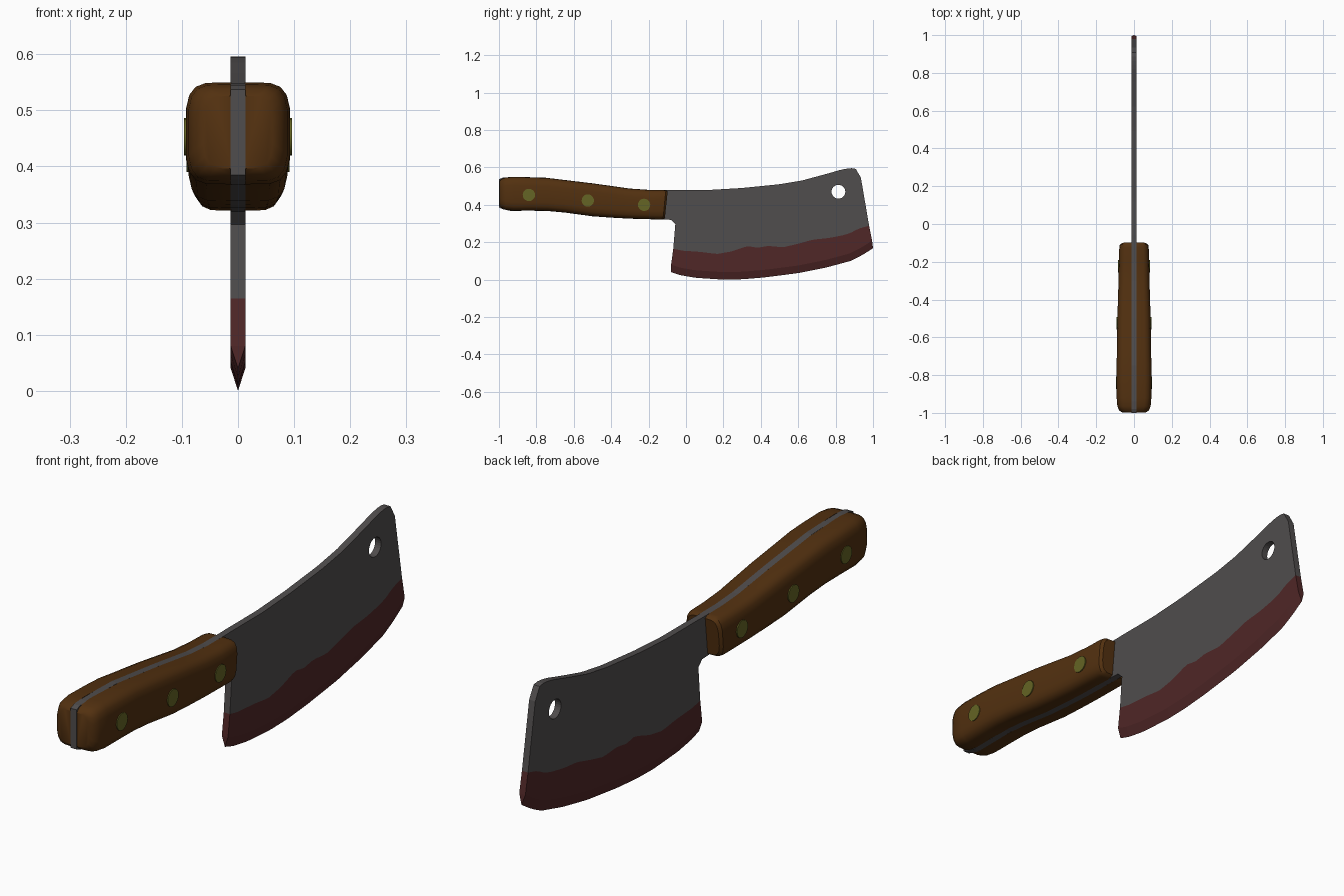
import bpy, bmesh, math
from mathutils import Matrix

if "Cube" in bpy.data.objects:
    bpy.data.objects.remove(bpy.data.objects["Cube"])


def material(name, rgb):
    m = bpy.data.materials.new(name)
    m.diffuse_color = (*rgb, 1)
    m.use_nodes = True
    m.node_tree.nodes["Principled BSDF"].inputs["Base Color"].default_value = m.diffuse_color
    return m


STEEL = material("dark steel", (0.08, 0.074, 0.074))
RED = material("dark red stain", (0.08, 0.02, 0.02))
WOOD = material("brown wood", (0.085, 0.03, 0.005))
BRASS = material("dull brass", (0.13, 0.13, 0.018))


def finish(bm, name, mats, smooth=None):
    bmesh.ops.recalc_face_normals(bm, faces=bm.faces[:])
    me = bpy.data.meshes.new(name)
    bm.to_mesh(me)
    bm.free()
    for m in mats:
        me.materials.append(m)
    if smooth:
        me.shade_smooth()
        me.set_sharp_from_angle(angle=math.radians(smooth))
    ob = bpy.data.objects.new(name, me)
    bpy.context.collection.objects.link(ob)
    return ob


def interp(pts, y):
    for (y0, z0), (y1, z1) in zip(pts, pts[1:]):
        if y <= y1:
            return z0 + (z1 - z0) * (y - y0) / (y1 - y0)
    return pts[-1][1]


def rod(bm, y, z, r, half, sides):
    mat = Matrix.Translation((0, y, z)) @ Matrix.Rotation(math.pi / 2, 4, 'Y')
    bmesh.ops.create_cone(bm, cap_ends=True, segments=sides, radius1=r,
                          radius2=r, depth=2 * half, matrix=mat)


# handle outline, shared by the tang and the wooden scales
H_TOP = [(-1.0, .537), (-.98, .545), (-.92, .55), (-.75, .545), (-.5, .515),
         (-.3, .487), (-.2, .48), (-.05, .479)]
H_BOT = [(-1.0, .385), (-.98, .377), (-.94, .368), (-.76, .369), (-.65, .359),
         (-.48, .336), (-.3, .326), (-.08, .32)]

# blade rows from spine to cutting edge, as (y, z) lines
EDGE = [(-.08, .04), (-.03, .024), (.05, .01), (.2, .0), (.3, .002), (.42, .012),
        (.6, .035), (.75, .065), (.88, .1), (.94, .13), (1.0, .168)]
ROWS = [
    [(-.057, .48), (.13, .48), (.3, .49), (.5, .51), (.62, .53), (.75, .565),
     (.83, .588), (.88, .597), (.908, .592)],
    [(-.057, .297), (.935, .545)],
    [(-.068, .165), (-.02, .155), (.08, .148), (.165, .137), (.24, .15), (.33, .18),
     (.38, .17), (.44, .18), (.52, .173), (.6, .192), (.68, .214), (.76, .222),
     (.845, .238), (.89, .254), (.92, .272), (.979, .288)],
    [(y * .995, z + .04) for y, z in EDGE],
    EDGE,
]
HALF, COLS = .013, 44

bm = bmesh.new()
twin = {}


def pair(y, z, sharp=False):
    a = bm.verts.new((0 if sharp else -HALF, y, z))
    b = a if sharp else bm.verts.new((HALF, y, z))
    twin[a] = b
    return a


def sheet(upper, lower, mat):
    for i in range(len(upper) - 1):
        q = [upper[i], upper[i + 1], lower[i + 1], lower[i]]
        for vs in (q, [twin[v] for v in reversed(q)]):
            bm.faces.new(vs).material_index = mat


# blade and full tang in one mesh
grid = []
for r, pts in enumerate(ROWS):
    y0, y1 = pts[0][0], pts[-1][0]
    ys = [y0 + (y1 - y0) * c / COLS for c in range(COLS + 1)]
    grid.append([pair(y, interp(pts, y), r == 4) for y in ys])
for r in range(4):
    sheet(grid[r], grid[r + 1], 0 if r < 2 else 1)
tang_ys = [-1.0, -.98, -.94, -.85, -.75, -.65, -.5, -.4, -.3, -.2, -.11, -.08]
sheet([pair(y, interp(H_TOP, y)) for y in tang_ys] + grid[0][:1],
      [pair(y, interp(H_BOT, y)) for y in tang_ys] + grid[1][:1], 0)
# rim between the two sides
for e in [e for e in bm.edges if len(e.link_faces) == 1 and e.verts[0] in twin
          and e.verts[1] in twin]:
    a, b = e.verts
    mat = e.link_faces[0].material_index
    bm.faces.new(list(dict.fromkeys([a, b, twin[b], twin[a]]))).material_index = mat
blade = finish(bm, "blade_and_tang", [STEEL, RED])

# hanging hole
bm = bmesh.new()
rod(bm, .815, .47, .037, .1, 24)
cutter = finish(bm, "hole_cutter", [STEEL])
cutter.hide_render = True
mod = blade.modifiers.new("hole", 'BOOLEAN')
mod.operation, mod.object, mod.solver = 'DIFFERENCE', cutter, 'EXACT'
bpy.context.view_layer.objects.active = blade
bpy.ops.object.modifier_apply(modifier=mod.name)
bpy.data.objects.remove(cutter)

# wooden scales: lofted half sections (y, half width, inset of top and bottom)
STATIONS = [(-.998, .062, .012), (-.988, .078, .004), (-.965, .088, 0), (-.92, .092, 0),
            (-.82, .093, 0), (-.74, .092, 0), (-.65, .09, 0), (-.5, .088, 0),
            (-.4, .085, 0), (-.3, .082, 0), (-.2, .08, 0), (-.125, .078, 0),
            (-.108, .076, .002), (-.098, .066, .009)]
for side, label in ((-1, "left"), (1, "right")):
    bm = bmesh.new()
    rings = []
    for y, w, inset in STATIONS:
        t, b = interp(H_TOP, y) - inset, interp(H_BOT, y) + inset
        half = [(.012, 0), (.62 * w, .001), (.82 * w, .008), (.94 * w, .022), (w, .045)]
        sec = [(x, t - d) for x, d in half] + [(x, b + d) for x, d in reversed(half)]
        # the front end leans back towards the bottom
        lean = .015 if y > -.13 else 0
        rings.append([bm.verts.new((side * x, y - lean * (t - z) / (t - b), z))
                      for x, z in sec])
    for p, q in zip(rings, rings[1:]):
        for i in range(len(p)):
            j = (i + 1) % len(p)
            bm.faces.new((p[i], p[j], q[j], q[i]))
    bm.faces.new(rings[0])
    bm.faces.new(rings[-1])
    finish(bm, label + "_handle_scale", [WOOD], 35)

# rivets through the handle
for n, (y, z, half) in enumerate([(-.84, .453, .096), (-.525, .423, .092),
                                  (-.224, .4, .084)]):
    bm = bmesh.new()
    rod(bm, y, z, .033, half, 20)
    finish(bm, f"rivet_{n + 1}", [BRASS], 40)
